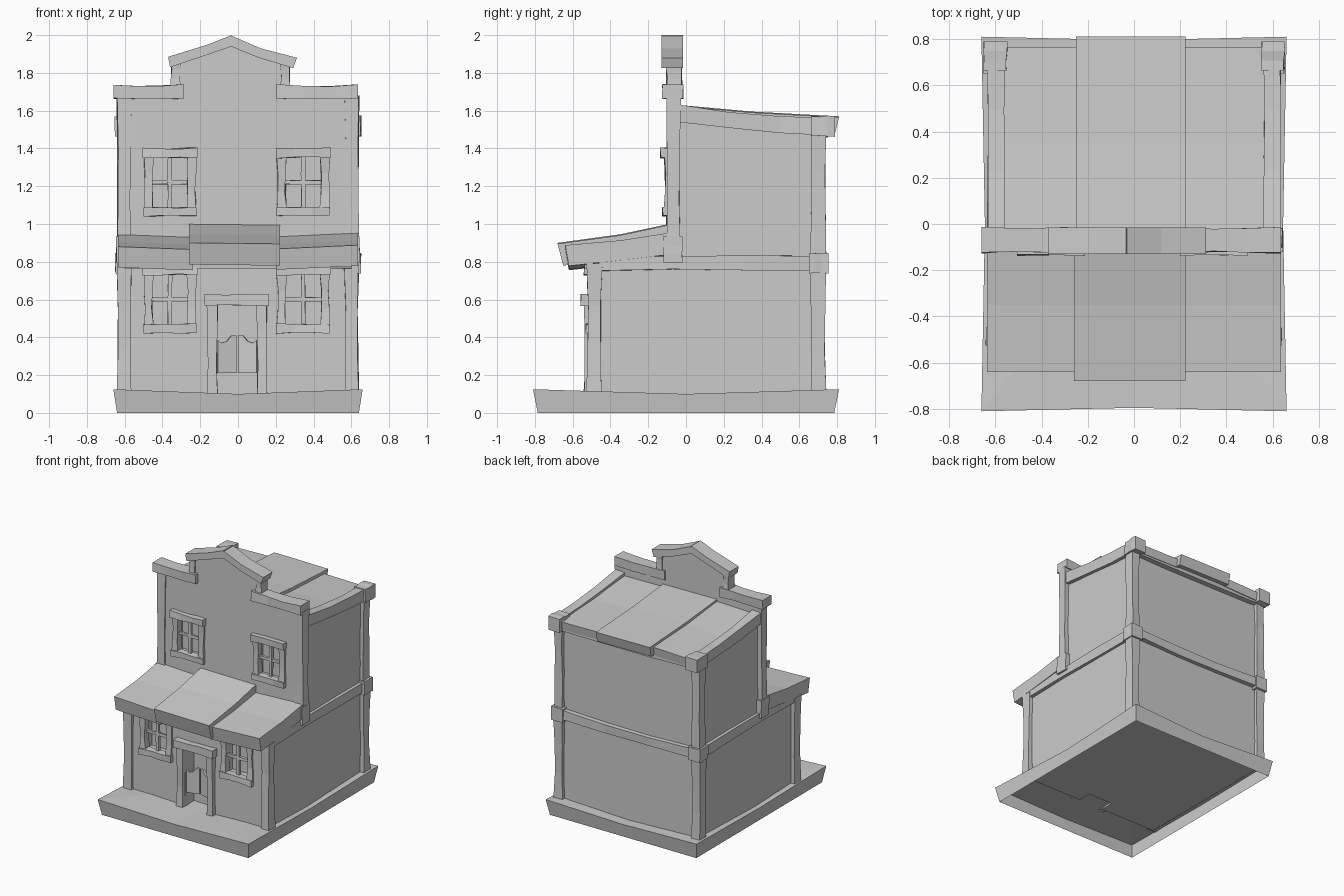
import bpy, bmesh, math, random

if "Cube" in bpy.data.objects:
    bpy.data.objects.remove(bpy.data.objects["Cube"])

random.seed(4)


def make(name, verts, faces):
    me = bpy.data.meshes.new(name)
    me.from_pydata(verts, [], faces)
    bm = bmesh.new()
    bm.from_mesh(me)
    bmesh.ops.recalc_face_normals(bm, faces=bm.faces)
    bm.to_mesh(me)
    bm.free()
    ob = bpy.data.objects.new(name, me)
    bpy.context.collection.objects.link(ob)
    return ob


def beam(name, x, y, z, waist=0.0, sag=0.0, slope=0.0, wob=0.004):
    """Crooked timber: box along its longest axis with a pinched middle."""
    lim = (x, y, z)
    size = [b - a for a, b in lim]
    a = size.index(max(size))
    b, c = [i for i in range(3) if i != a]
    verts, n = [], 4
    for i in range(n):
        t = i / (n - 1)
        s = 1 - waist * math.sin(math.pi * t)
        for u, v in ((-1, -1), (1, -1), (1, 1), (-1, 1)):
            p = [0, 0, 0]
            p[a] = lim[a][0] + size[a] * t
            p[b] = sum(lim[b]) / 2 + u * s * size[b] / 2 + random.uniform(-wob, wob)
            p[c] = sum(lim[c]) / 2 + v * s * size[c] / 2 + random.uniform(-wob, wob)
            p[2] += slope * t - sag * math.sin(math.pi * t)
            verts.append(p)
    faces = [(0, 1, 2, 3), tuple(4 * n - 4 + k for k in range(4))]
    for i in range(n - 1):
        for k in range(4):
            q, r = 4 * i + k, 4 * i + (k + 1) % 4
            faces.append((q, r, r + 4, q + 4))
    return make(name, verts, faces)


def prism(name, pts, lo, hi, axis, skew=0.0):
    """Extrude a profile: (y,z) along x, or (x,z) along y."""
    n = len(pts)
    f = (lambda p, d, k: (d, p[0], p[1] + k)) if axis == 'x' else (lambda p, d, k: (p[0], d, p[1] + k))
    verts = [f(p, lo, 0) for p in pts] + [f(p, hi, skew) for p in pts]
    faces = [tuple(range(n)), tuple(range(n, 2 * n))]
    faces += [(i, (i + 1) % n, (i + 1) % n + n, i + n) for i in range(n)]
    return make(name, verts, faces)


def cut(ob, x, y, z):
    c = beam("cutter", x, y, z, wob=0)
    c.hide_render = True
    m = ob.modifiers.new("opening", 'BOOLEAN')
    m.operation, m.solver, m.object = 'DIFFERENCE', 'EXACT', c
    bpy.context.view_layer.objects.active = ob
    bpy.ops.object.modifier_apply(modifier=m.name)
    bpy.data.objects.remove(c)


# Flared base, open underneath, edges dipping at mid-side
ring = [(-1, -1), (0, -1), (1, -1), (1, 0), (1, 1), (0, 1), (-1, 1), (-1, 0)]
bv = [(0.64 * u, 0.785 * v, 0) for u, v in ring]
bv += [((0.66 if u * v else 0.645) * u, (0.81 if u * v else 0.795) * v, 0.125 if u * v else 0.1) for u, v in ring]
bv.append((0, 0, 0.1))
bf = [(i, (i + 1) % 8, (i + 1) % 8 + 8, i + 8) for i in range(8)]
bf += [(i + 8, (i + 1) % 8 + 8, 16) for i in range(8)]
make("base", bv, bf)

# Walls
lower = beam("lower_storey", (-0.605, 0.605), (-0.5, 0.71), (0.09, 0.83), wob=0)
beam("upper_storey", (-0.605, 0.605), (-0.035, 0.71), (0.82, 1.52), wob=0)
prism("upper_storey_top", [(-0.035, 1.5), (0.71, 1.5), (0.71, 1.52), (-0.035, 1.58)], -0.6, 0.6, 'x')
front = prism("false_front", [(-0.605, 0.82), (0.605, 0.82), (0.605, 1.7), (0.27, 1.7), (0.27, 1.85),
                              (-0.03, 1.97), (-0.35, 1.85), (-0.35, 1.7), (-0.605, 1.7)], -0.095, -0.03, 'y')

# Windows: recess, frame and glazing bars
for wall, yw, z0, depth, level in ((lower, -0.5, 0.47, 0.08, "lower"), (front, -0.095, 1.09, 0.1, "upper")):
    for cx, side in ((-0.36, "left"), (0.345, "right")):
        n = f"{level}_{side}_window_"
        cut(wall, (cx - 0.1, cx + 0.1), (yw - 0.1, yw + depth), (z0 - 0.01, z0 + 0.27))
        beam(n + "lintel", (cx - 0.145, cx + 0.145), (yw - 0.04, yw + 0.03), (z0 + 0.26, z0 + 0.312), 0.08)
        beam(n + "sill", (cx - 0.14, cx + 0.14), (yw - 0.03, yw + 0.03), (z0 - 0.048, z0), 0.08)
        for s in (-1, 1):
            e = cx + s * 0.115
            beam(n + "jamb", (e - 0.025, e + 0.025), (yw - 0.02, yw + 0.04), (z0 - 0.01, z0 + 0.27), 0.2)
        beam(n + "bar_vertical", (cx - 0.011, cx + 0.011), (yw + 0.005, yw + 0.028), (z0 - 0.01, z0 + 0.27), wob=0.002)
        beam(n + "bar_horizontal", (cx - 0.1, cx + 0.1), (yw + 0.007, yw + 0.026), (z0 + 0.12, z0 + 0.142), wob=0.002)

# Doorway with swing doors
cut(lower, (-0.11, 0.105), (-0.65, -0.39), (0.0, 0.58))
beam("door_lintel", (-0.178, 0.165), (-0.555, -0.47), (0.57, 0.63), 0.08)
for e in (-0.135, 0.127):
    beam("door_post", (e - 0.027, e + 0.027), (-0.54, -0.46), (0.1, 0.58), 0.15)
leaf = [(0, 0.21), (0.1, 0.21), (0.1, 0.41), (0.075, 0.41), (0.05, 0.38), (0.02, 0.37), (0, 0.385)]
for s, hinge in ((1, -0.108), (-1, 0.1)):
    d = prism("swing_door", [(s * px, pz) for px, pz in leaf], -0.01, 0.01, 'y')
    d.location = (hinge, -0.485, 0)
    d.rotation_euler.z = s * math.radians(15)

# Corner posts, side beams, joint blocks (both sides)
for s, side in ((-1, "left"), (1, "right")):
    def sx(a, b):
        return tuple(sorted((s * a, s * b)))
    beam(side + "_front_post", sx(0.565, 0.64), (-0.525, -0.445), (0.1, 0.79), 0.15)
    beam(side + "_back_lower_post", sx(0.565, 0.64), (0.66, 0.74), (0.1, 0.76), 0.12)
    beam(side + "_back_upper_post", sx(0.565, 0.635), (0.66, 0.74), (0.83, 1.5), 0.12)
    beam(side + "_facade_post", sx(0.565, 0.64), (-0.105, -0.03), (0.84, 1.68), 0.1)
    beam(side + "_facade_block", sx(0.555, 0.645), (-0.12, -0.02), (0.795, 0.935), wob=0.003)
    beam(side + "_back_block", sx(0.55, 0.65), (0.65, 0.755), (0.74, 0.845), wob=0.003)
    beam(side + "_middle_beam", sx(0.57, 0.63), (-0.46, 0.7), (0.752, 0.828), 0.05, -0.005)
    beam(side + "_eave_beam", sx(0.56, 0.635), (-0.035, 0.76), (1.54, 1.628), 0.06, 0.012, -0.07)
    beam(side + "_eave_end_block", sx(0.55, 0.65), (0.665, 0.79), (1.465, 1.57), wob=0.004)

# Back and porch cross beams
beam("back_middle_beam", (-0.57, 0.57), (0.69, 0.745), (0.76, 0.83), 0.05, 0.012)
beam("back_eave_beam", (-0.57, 0.57), (0.69, 0.75), (1.465, 1.54), 0.05, 0.01)
beam("porch_beam", (-0.6, 0.6), (-0.54, -0.47), (0.765, 0.82), 0.05)

# Cornice on the false front
beam("left_cornice", (-0.66, -0.285), (-0.125, -0.015), (1.665, 1.74), 0.1, 0.006)
beam("right_cornice", (0.2, 0.635), (-0.125, -0.015), (1.665, 1.74), 0.1, 0.006)
prism("left_gable_beam", [(-0.37, 1.885), (-0.16, 1.95), (-0.035, 2.0), (-0.02, 1.945),
                          (-0.15, 1.9), (-0.36, 1.83)][::-1], -0.13, -0.015, 'y')
prism("right_gable_beam", [(-0.03, 1.995), (0.12, 1.93), (0.312, 1.88), (0.292, 1.825),
                           (0.11, 1.88), (-0.05, 1.945)], -0.13, -0.015, 'y')
for e in (-0.33, 0.25):
    beam("gable_post", (e - 0.025, e + 0.025), (-0.105, -0.02), (1.73, 1.86), 0.1)

# Porch roof panels
p_side = [(-0.09, 0.945), (-0.35, 0.905), (-0.64, 0.88), (-0.62, 0.77), (-0.35, 0.8), (-0.09, 0.83)]
p_mid = [(-0.09, 1.0), (-0.35, 0.945), (-0.68, 0.9), (-0.65, 0.785), (-0.35, 0.82), (-0.09, 0.86)]
prism("porch_roof_left", p_side, -0.635, -0.24, 'x', -0.015)
prism("porch_roof_middle", p_mid, -0.26, 0.222, 'x', -0.005)
prism("porch_roof_right", [(y, z - 0.012) for y, z in p_side], 0.2, 0.635, 'x', 0.02)

# Main roof panels
r_side = [(-0.035, 1.605), (0.35, 1.565), (0.765, 1.545), (0.755, 1.48), (0.35, 1.5), (-0.035, 1.53)]
r_mid = [(-0.035, 1.63), (0.35, 1.595), (0.81, 1.57), (0.79, 1.49), (0.35, 1.52), (-0.035, 1.55)]
prism("main_roof_left", r_side, -0.57, -0.23, 'x', 0.01)
prism("main_roof_middle", r_mid, -0.25, 0.222, 'x', -0.005)
prism("main_roof_right", r_side, 0.2, 0.57, 'x', -0.005)
